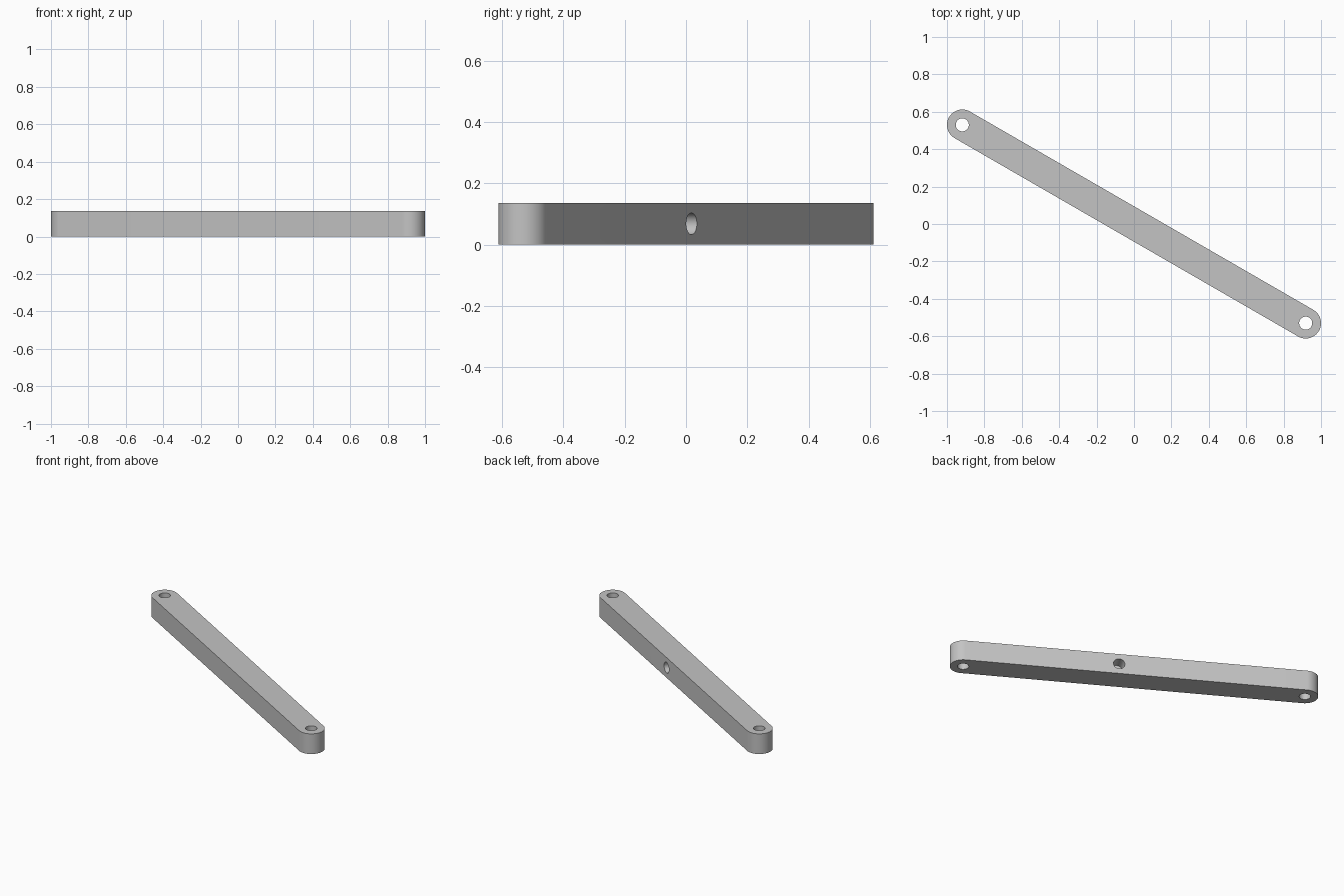
import bpy
import bmesh
from math import pi, cos, sin, radians

cube = bpy.data.objects.get("Cube")
if cube:
    bpy.data.objects.remove(cube, do_unlink=True)

HALF = 1.06        # centre of the bar to each end hole
RADIUS = 0.082     # half the bar width
HEIGHT = 0.136
HOLE = 0.035
TILT = radians(-30)
SIDE_X = 0.106     # side hole position along the bar
SIDE_DEPTH = 0.085

grey = bpy.data.materials.new("light grey metal")
grey.use_nodes = True
grey.diffuse_color = (0.55, 0.55, 0.55, 1)
grey.node_tree.nodes["Principled BSDF"].inputs["Base Color"].default_value = (0.55, 0.55, 0.55, 1)


def prism(name, outline, z0, z1):
    """Extrude a closed outline from z0 to z1."""
    bm = bmesh.new()
    base = bm.faces.new([bm.verts.new((x, y, z0)) for x, y in outline])
    top = bmesh.ops.extrude_face_region(bm, geom=[base])["geom"]
    moved = [v for v in top if isinstance(v, bmesh.types.BMVert)]
    bmesh.ops.translate(bm, verts=moved, vec=(0, 0, z1 - z0))
    bmesh.ops.recalc_face_normals(bm, faces=bm.faces)
    mesh = bpy.data.meshes.new(name)
    bm.to_mesh(mesh)
    bm.free()
    mesh.materials.append(grey)
    obj = bpy.data.objects.new(name, mesh)
    bpy.context.collection.objects.link(obj)
    return obj


def arc(cx, radius, start, sweep, steps):
    return [(cx + radius * cos(start + sweep * i / steps),
             radius * sin(start + sweep * i / steps)) for i in range(steps + 1)]


# Bar with rounded ends
bar = prism("link_bar", arc(HALF, RADIUS, -pi / 2, pi, 32) + arc(-HALF, RADIUS, pi / 2, pi, 32), 0, HEIGHT)

# Cutters: two through holes and one blind hole in the back side
circle = arc(0, HOLE, 0, 2 * pi, 48)[:-1]
cutters = []
for side, x in (("left", HALF), ("right", -HALF)):
    cutter = prism(side + "_end_hole_cutter", circle, -0.1, HEIGHT + 0.1)
    cutter.location.x = x
    cutters.append(cutter)
blind = prism("side_hole_cutter", circle, -SIDE_DEPTH, 0.1)
blind.rotation_euler.x = -pi / 2
blind.location = (SIDE_X, RADIUS, HEIGHT / 2)
cutters.append(blind)

bpy.context.view_layer.update()
bpy.ops.object.select_all(action="DESELECT")
bpy.context.view_layer.objects.active = bar
bar.select_set(True)
for cutter in cutters:
    mod = bar.modifiers.new(cutter.name, "BOOLEAN")
    mod.operation = "DIFFERENCE"
    mod.solver = "EXACT"
    mod.object = cutter
    bpy.ops.object.modifier_apply(modifier=mod.name)
for cutter in cutters:
    bpy.data.objects.remove(cutter, do_unlink=True)

# Turn the finished bar to its diagonal position
bar.rotation_euler.z = TILT
bpy.ops.object.shade_smooth_by_angle(angle=radians(30))
